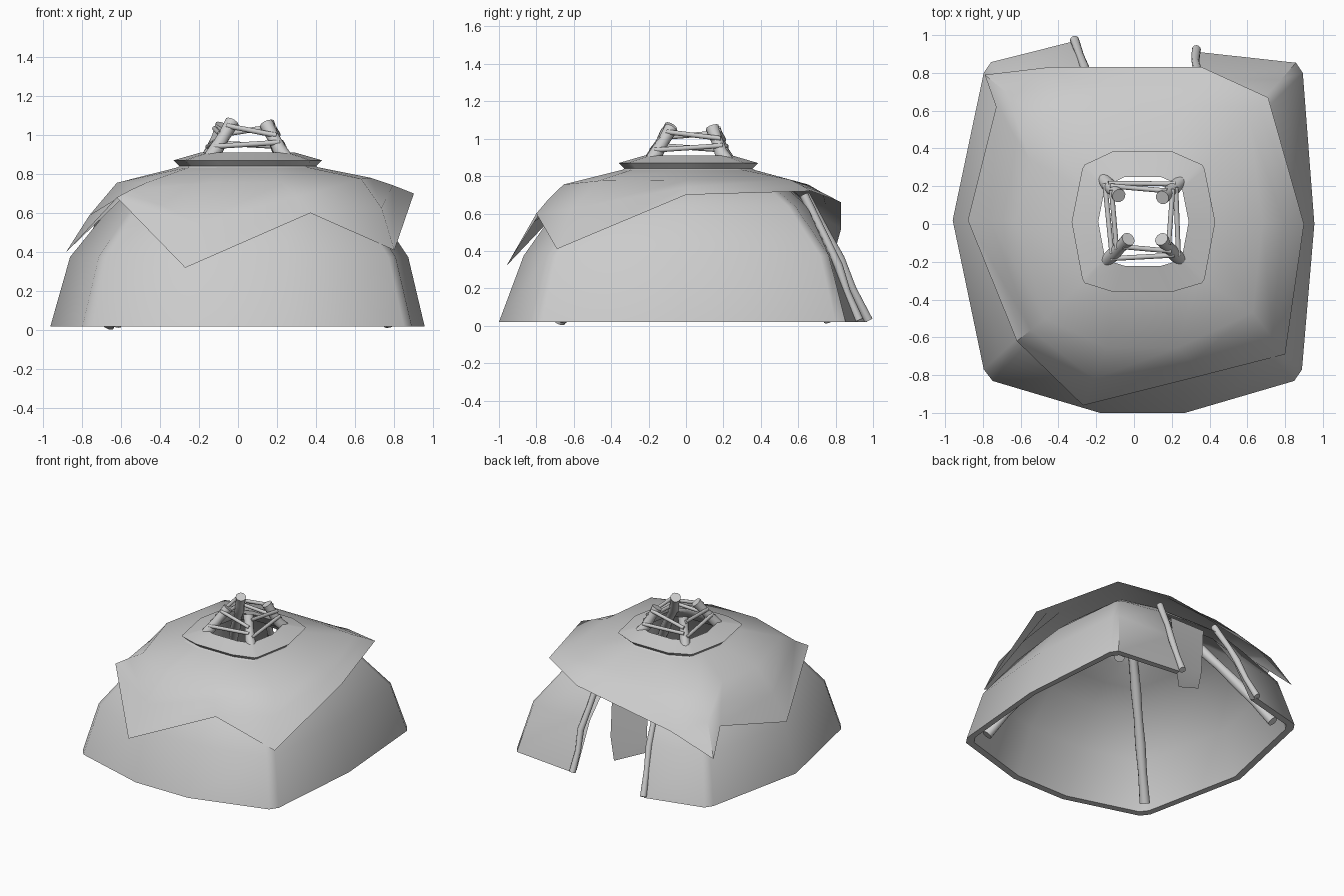
import bpy, bmesh
from mathutils import Vector

if "Cube" in bpy.data.objects:
    bpy.data.objects.remove(bpy.data.objects["Cube"])


def finish(obj):
    bpy.ops.object.select_all(action='DESELECT')
    obj.select_set(True)
    bpy.context.view_layer.objects.active = obj
    if obj.type == 'CURVE':
        bpy.ops.object.convert(target='MESH')
    bpy.ops.object.shade_smooth_by_angle(angle=0.75)
    return bpy.context.view_layer.objects.active


def loft(name, loops, closed=True, skip=()):
    """Skin stacked loops of points; skip holds (level, column) openings."""
    bm = bmesh.new()
    rows = [[bm.verts.new(p) for p in loop] for loop in loops]
    n = len(loops[0])
    for i in range(len(rows) - 1):
        for j in range(n if closed else n - 1):
            if (i, j) not in skip:
                k = (j + 1) % n
                bm.faces.new((rows[i][j], rows[i][k], rows[i + 1][k], rows[i + 1][j]))
    bmesh.ops.remove_doubles(bm, verts=bm.verts, dist=1e-5)
    mesh = bpy.data.meshes.new(name)
    bm.to_mesh(mesh)
    bm.free()
    obj = bpy.data.objects.new(name, mesh)
    bpy.context.collection.objects.link(obj)
    return finish(obj)


def tube(name, pts, r, knots=False):
    cu = bpy.data.curves.new(name, 'CURVE')
    cu.dimensions = '3D'
    cu.bevel_depth = r
    cu.bevel_resolution = 4
    cu.use_fill_caps = True
    sp = cu.splines.new('POLY')
    sp.points.add(len(pts) - 1)
    for i, p in enumerate(pts):
        sp.points[i].co = (*p, 1)
        sp.points[i].radius = 0.85 if knots and i % 2 else 1.0
    obj = bpy.data.objects.new(name, cu)
    bpy.context.collection.objects.link(obj)
    return finish(obj)


# Ground outline and collar outline, ten matching columns from the left side
BASE = [(-.96, .02), (-.785, -.82), (-.18, -1), (.27, -1), (.885, -.82),
        (.955, 0), (.89, .85), (.345, .91), (-.315, .968), (-.785, .85)]
COLLAR = [(-.33, .01), (-.27, -.31), (-.11, -.36), (.20, -.36), (.37, -.31),
          (.43, .01), (.37, .31), (.20, .385), (-.11, .385), (-.27, .31)]
MID = Vector((.05, .015))


def level(t, z, front=0, back=0):
    """Outline between base (0) and collar (1), front and back pulled inwards."""
    pts = [Vector((*Vector(a).lerp(Vector(b), t), z)) for a, b in zip(BASE, COLLAR)]
    for i, d in ((2, front), (3, front), (7, -back), (8, -back)):
        pts[i].y += d
    return pts


def ring(s, z):
    return [(*(MID + (Vector(p) - MID) * s), z) for p in COLLAR]


def blunt(loop, f=.06):
    """Split the four corner columns in two so the corners are blunted."""
    out = []
    for i, p in enumerate(loop):
        p = Vector(p)
        if i in (1, 4, 6, 9):
            out += [p.lerp(Vector(loop[i - 1]), f), p.lerp(Vector(loop[(i + 1) % 10]), f)]
        else:
            out.append(p)
    return out


# Lower cover: outer skin up to the folded collar, then inner skin back down
loops = [level(0, .02), level(.16, .375, .03, .055), level(.5, .64), level(.74, .75),
         level(.98, .815), ring(.92, .84), ring(1, .87), ring(.63, .91),
         ring(.63, .885), level(1.08, .79), level(.82, .715), level(.58, .61),
         level(.23, .365, .03, .055), level(.08, .02), level(0, .02)]
loft('wall_cover', [blunt(l) for l in loops],
     skip={(i, 10) for i in (0, 1, 11, 12, 13)})

# Ragged hide draped over the upper part, one extra column at the left back
EDGE = [(-.88, .02, .40), (-.62, -.62, .68), (-.27, -.96, .32), (.37, -.80, .60),
        (.80, -.69, .41), (.90, 0, .70), (.71, .67, .72), (.36, .83, .66),
        (-.45, .83, .52), (-.79, .79, .38), (-.73, .62, .556)]


def extra(loop):
    a, b = Vector(loop[0]), Vector(loop[9])
    return [Vector(p) for p in loop] + [a.lerp(b, .6)]


edge = [Vector(p) for p in EDGE]
shoulder = extra(level(.54, .755))
shoulder[1] = Vector((-.47, -.50, .755))
shoulder[4] = Vector((.63, -.47, .775))
shoulder[5] = Vector((.68, .01, .78))
shoulder[6].z = .78
half = []
for i, (a, b) in enumerate(zip(edge, shoulder)):
    k = .09 if i in (4, 9, 10) else .03
    drop = b.z - a.z
    out = (a - b).to_2d().normalized() * drop * k
    half.append(a.lerp(b, .5) + Vector((out.x, out.y, drop * k)))
loft('hide_drape', [edge, half, shoulder, extra(ring(.9, .838))])

# Curtain strip hanging inside the doorway
loft('door_curtain', [[(.15, .67, .07), (-.08, .61, .17)],
                      [(.18, .67, .25), (-.10, .62, .30)],
                      [(.19, .63, .64), (-.11, .63, .64)]], closed=False)

# Four corner poles: foot, neck at the smoke hole, tip
POLES = [((-.67, -.68, .025), (-.115, -.165, .92), (-.03, -.08, 1.065)),
         ((.79, -.67, .035), (.215, -.16, .92), (.145, -.08, 1.055)),
         ((.78, .77, .035), (.21, .19, .92), (.15, .14, 1.06)),
         ((-.63, .77, .035), (-.13, .20, .92), (-.08, .15, 1.05))]
for i, (foot, neck, tip) in enumerate(POLES):
    f, n = Vector(foot), Vector(neck)
    pts = []
    for k in range(7):
        t = k / 6
        p = f.lerp(n, t)
        p.z += .15 * t * (1 - t)
        pts.append(p)
    tube(f'corner_pole_{i}', pts + [n.lerp(Vector(tip), .5), Vector(tip)], .037, True)

# Two rounds of lashing bars between the pole tops
for i in range(4):
    a, b = POLES[i], POLES[(i + 1) % 4]
    for row, (ta, tb) in enumerate([(.15, .3), (.85, .6)]):
        p = Vector(a[1]).lerp(Vector(a[2]), ta)
        q = Vector(b[1]).lerp(Vector(b[2]), tb)
        o = (p + q) / 2 - Vector((.05, .015, 0))
        push = Vector((o.x, o.y, 0)).normalized() * .03
        ext = (q - p).normalized() * .02
        tube(f'lashing_{i}_{row}', [p + push - ext, q + push + ext], .013)

# Crooked door posts
tube('door_post_right', [(.33, .925, .03), (.325, .86, .18), (.335, .815, .32),
                         (.31, .74, .48), (.29, .63, .70)], .024, True)
tube('door_post_left', [(-.315, .975, .03), (-.285, .89, .20), (-.26, .825, .36),
                        (-.245, .75, .50), (-.20, .64, .70)], .024, True)
